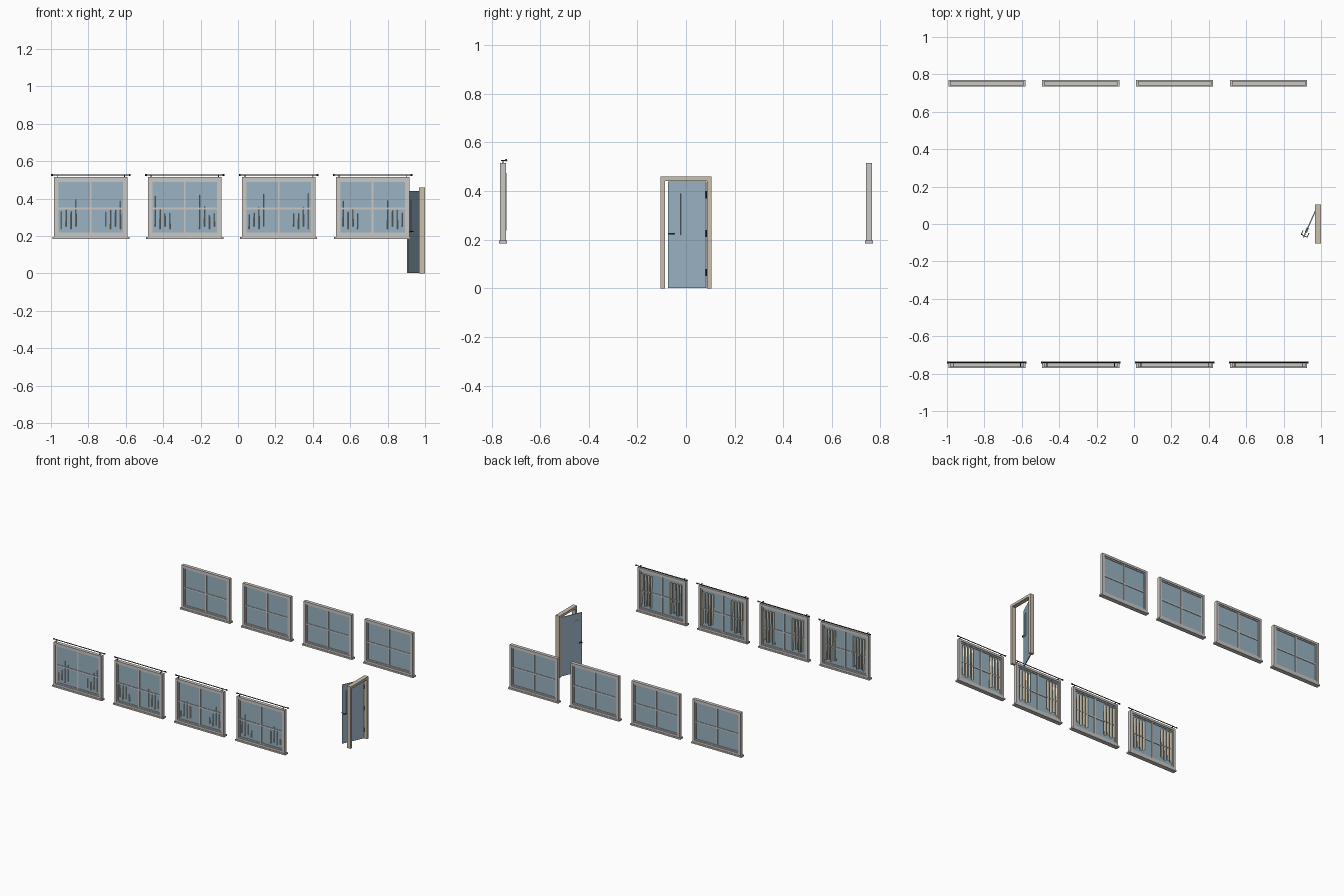
import bpy, bmesh, math
from mathutils import Matrix, Vector

cube = bpy.data.objects.get("Cube")
if cube:
    bpy.data.objects.remove(cube)


def material(name, rgb):
    m = bpy.data.materials.new(name)
    m.use_nodes = True
    m.diffuse_color = (*rgb, 1)
    m.node_tree.nodes["Principled BSDF"].inputs["Base Color"].default_value = (*rgb, 1)
    return m


GLASS = material("blue_glass", (0.32, 0.45, 0.54))
FRAME = material("grey_frame", (0.60, 0.58, 0.56))
WOOD = material("beige_wood", (0.60, 0.53, 0.42))
CLOTH = material("cream_cloth", (0.75, 0.66, 0.50))
METAL = material("dark_metal", (0.03, 0.03, 0.035))


def finish(name, bm, mat, matrix=Matrix()):
    mesh = bpy.data.meshes.new(name)
    bmesh.ops.recalc_face_normals(bm, faces=bm.faces)
    bm.to_mesh(mesh)
    bm.free()
    mesh.materials.append(mat)
    ob = bpy.data.objects.new(name, mesh)
    ob.matrix_world = matrix
    bpy.context.collection.objects.link(ob)
    return ob


def add_box(bm, lo, hi):
    lo, hi = Vector(lo), Vector(hi)
    m = Matrix.Translation((lo + hi) / 2) @ Matrix.Diagonal((*(hi - lo), 1))
    bmesh.ops.create_cube(bm, size=1, matrix=m)


def boxes(name, mat, parts, matrix=Matrix()):
    bm = bmesh.new()
    for lo, hi in parts:
        add_box(bm, lo, hi)
    return finish(name, bm, mat, matrix)


def border(w, z0, z1, t, d):
    """Four bars around an opening: half width, bottom, top, bar width, half depth."""
    return [((-w, -d, z0), (-w + t, d, z1)), ((w - t, -d, z0), (w, d, z1)),
            ((-w + t, -d, z0), (w - t, d, z0 + t)), ((-w + t, -d, z1 - t), (w - t, d, z1))]


def window(side, i, x, y):
    place = Matrix.Translation((x, y, 0))
    tag = f"{side}_window_{i}_"
    boxes(tag + "frame", FRAME, border(0.197, 0.195, 0.515, 0.016, 0.0125), place)
    # sash and crossed glazing bars
    sash = border(0.181, 0.211, 0.499, 0.009, 0.007)
    sash += [((-0.005, -0.007, 0.22), (0.005, 0.007, 0.49)),
             ((-0.172, -0.006, 0.343), (0.172, 0.006, 0.353))]
    boxes(tag + "sash", FRAME, sash, place)
    boxes(tag + "glass", GLASS, [((-0.172, -0.002, 0.22), (0.172, 0.002, 0.49))], place)
    boxes(tag + "sill", FRAME, [((-0.206, -0.0165, 0.185), (0.206, 0.0165, 0.196))], place)


def curtain(i, x, y):
    place = Matrix.Translation((x, y, 0))
    # V-shaped pleats whose leaning ridge meets the glass at a varying height
    bm = bmesh.new()
    for s in (-1, 1):
        for k in range(4):
            cx = s * (0.158 - k * 0.026)
            reach = 0.33 + 0.033 * ((k if s * (i % 2 * 2 - 1) < 0 else 3 - k) % 4)
            low, top = 0.25 - 0.012 * ((k + i) % 2), 0.475
            slope = 0.012 / (reach - low)
            rows = []
            for z in (low, reach, top):
                ridge = min(-0.002 + (z - reach) * slope * 0.5, 0.004)
                rows.append([bm.verts.new((cx + dx, yy, z)) for dx, yy in
                             ((-0.009, 0.013), (0, ridge), (0.009, 0.013))])
            for a, b in zip(rows, rows[1:]):
                for n in (0, 1):
                    bm.faces.new((a[n], a[n + 1], b[n + 1], b[n]))
    finish(f"curtain_{i}", bm, CLOTH, place)
    # rod with end knobs and wall brackets
    bm = bmesh.new()
    turn = Matrix.Rotation(math.pi / 2, 4, "Y")
    for cx, r, length in ((0, 0.003, 0.42), (-0.208, 0.005, 0.01), (0.208, 0.005, 0.01)):
        bmesh.ops.create_cone(bm, cap_ends=True, segments=12, radius1=r, radius2=r, depth=length,
                              matrix=Matrix.Translation((cx, 0.0125, 0.527)) @ turn)
    for cx in (-0.18, 0.18):
        add_box(bm, (cx - 0.002, -0.009, 0.5245), (cx + 0.002, 0.0125, 0.5285))
        add_box(bm, (cx - 0.002, -0.003, 0.515), (cx + 0.002, 0.001, 0.5265))
    finish(f"curtain_rod_{i}", bm, METAL, place)


# two rows of windows; the front row has curtains on its inner side
for i in range(4):
    cx = -0.787 + i * 0.5023
    window("front", i + 1, cx, -0.7525)
    window("back", i + 1, cx, 0.7525)
    curtain(i + 1, cx, -0.7525)

# door frame: two posts and a header
X0, X1, W, H, T = 0.968, 1.0, 0.104, 0.46, 0.018
boxes("door_frame", WOOD, [((X0, -W, 0), (X1, -W + T, H)), ((X0, W - T, 0), (X1, W, H)),
                           ((X0, -W + T, H - T), (X1, W - T, H))])

# open door leaf, built along local x from its hinge
hinge = Matrix.Translation((0.976, 0.083, 0)) @ Matrix.Rotation(math.atan2(-0.155, -0.07), 4, "Z")
boxes("door_leaf", GLASS, [((0, -0.003, 0.002), (0.17, 0.003, 0.44))], hinge)
panel, lever = [], []
for s in (-1, 1):
    y0, y1 = sorted((s * 0.003, s * 0.006))
    panel.append(((0.113, y0, 0.22), (0.14, y1, 0.39)))
    y0, y1 = sorted((s * 0.003, s * 0.018))
    lever.append(((0.158, y0, 0.222), (0.162, y1, 0.227)))
    y0, y1 = sorted((s * 0.015, s * 0.019))
    lever.append(((0.136, y0, 0.222), (0.162, y1, 0.227)))
boxes("door_panel", GLASS, panel, hinge)
boxes("door_handle", METAL, lever, hinge)
boxes("door_hinges", METAL, [((-0.003, -0.004, z), (0.003, 0.004, z + 0.03))
                             for z in (0.05, 0.21, 0.37)], hinge)
